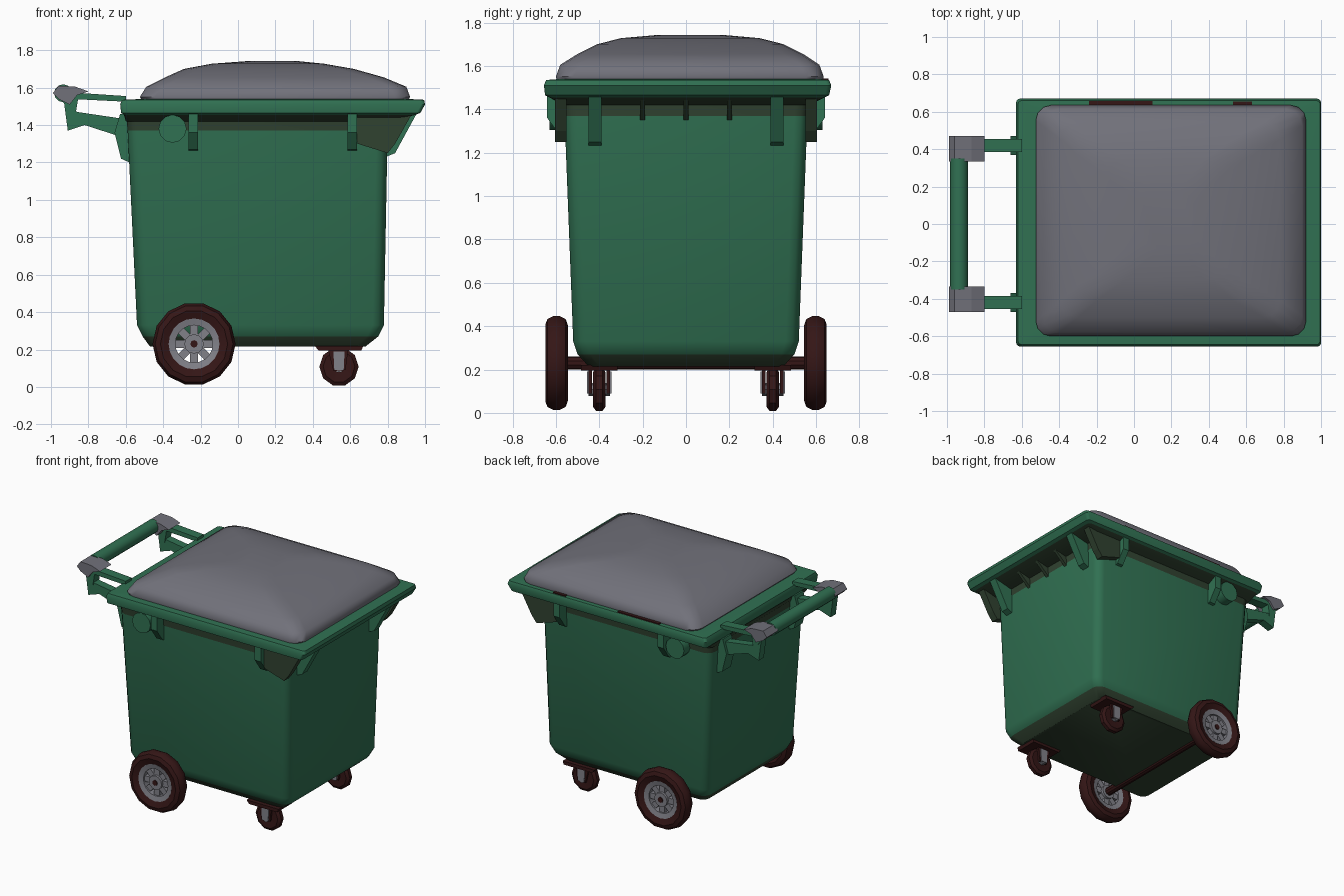
import bpy, bmesh, math
from mathutils import Vector, Matrix

if "Cube" in bpy.data.objects:
    bpy.data.objects.remove(bpy.data.objects["Cube"])


def material(name, rgb):
    m = bpy.data.materials.new(name)
    m.diffuse_color = (*rgb, 1)
    m.use_nodes = True
    m.node_tree.nodes["Principled BSDF"].inputs["Base Color"].default_value = m.diffuse_color
    return m


GREEN = material("green plastic", (0.030, 0.165, 0.085))
OLIVE = material("dark olive", (0.030, 0.055, 0.030))
GREY = material("lid grey", (0.165, 0.165, 0.195))
STEEL = material("hub grey", (0.22, 0.22, 0.25))
RUBBER = material("dark maroon rubber", (0.035, 0.008, 0.008))


def finish(name, bm, mats, rule=None, smooth=35):
    bmesh.ops.recalc_face_normals(bm, faces=bm.faces)
    for f in bm.faces:
        f.material_index = rule(f) if rule else 0
    me = bpy.data.meshes.new(name)
    bm.to_mesh(me)
    bm.free()
    ob = bpy.data.objects.new(name, me)
    bpy.context.collection.objects.link(ob)
    for m in mats:
        me.materials.append(m)
    if smooth:
        bpy.ops.object.select_all(action='DESELECT')
        ob.select_set(True)
        bpy.context.view_layer.objects.active = ob
        bpy.ops.object.shade_smooth_by_angle(angle=math.radians(smooth))
    return ob


def loft(name, rings, mats, rule=None, caps=(True, True), smooth=35):
    """Stack of rounded rectangles: (x0, x1, y0, y1, z, corner radius)."""
    bm = bmesh.new()
    prev = first = None
    for x0, x1, y0, y1, z, r in rings:
        ring = []
        corners = ((x1 - r, y1 - r), (x0 + r, y1 - r), (x0 + r, y0 + r), (x1 - r, y0 + r))
        for q, (cx, cy) in enumerate(corners):
            for k in range(4):
                a = math.radians(90 * q + 30 * k)
                ring.append(bm.verts.new((cx + r * math.cos(a), cy + r * math.sin(a), z)))
        if prev:
            for i in range(16):
                j = (i + 1) % 16
                bm.faces.new((prev[i], prev[j], ring[j], ring[i]))
        first = first or ring
        prev = ring
    if caps[0]:
        bm.faces.new(first)
    if caps[1]:
        bm.faces.new(prev)
    return finish(name, bm, mats, rule, smooth)


def prism(name, pts, axis, lo, hi, mat):
    """Polygon in the xz plane (axis 'y') or yz plane (axis 'x'), extruded from lo to hi."""
    bm = bmesh.new()
    place = (lambda p, t: (p[0], t, p[1])) if axis == 'y' else (lambda p, t: (t, p[0], p[1]))
    a = [bm.verts.new(place(p, lo)) for p in pts]
    b = [bm.verts.new(place(p, hi)) for p in pts]
    bm.faces.new(a)
    bm.faces.new(b)
    for i in range(len(pts)):
        j = (i + 1) % len(pts)
        bm.faces.new((a[i], a[j], b[j], b[i]))
    return finish(name, bm, [mat], smooth=0)


def lathe(name, profile, centre, sides, mat):
    """Closed profile of (radius, y offset) turned about the y axis."""
    bm = bmesh.new()
    rows = []
    for s in range(sides):
        a = 2 * math.pi * s / sides
        rows.append([bm.verts.new((centre[0] + r * math.cos(a), centre[1] + y,
                                   centre[2] + r * math.sin(a))) for r, y in profile])
    n = len(profile)
    for s in range(sides):
        p, q = rows[s], rows[(s + 1) % sides]
        for i in range(n):
            j = (i + 1) % n
            bm.faces.new((p[i], p[j], q[j], q[i]))
    return finish(name, bm, [mat])


def rod(name, a, b, r, mat, sides=10):
    a, b = Vector(a), Vector(b)
    d = b - a
    bm = bmesh.new()
    bmesh.ops.create_cone(bm, cap_ends=True, segments=sides, radius1=r, radius2=r, depth=d.length,
                          matrix=Matrix.Translation((a + b) / 2)
                          @ d.to_track_quat('Z', 'Y').to_matrix().to_4x4())
    return finish(name, bm, [mat])


# Tapered tub: olive under the rim and underneath
def tub_rule(f):
    z = f.calc_center_median().z
    return 1 if z > 1.38 or z < 0.25 else 0


loft("tub", [(-0.47, 0.68, -0.45, 0.45, 0.215, 0.05), (-0.51, 0.75, -0.50, 0.50, 0.27, 0.06),
             (-0.54, 0.78, -0.52, 0.52, 0.33, 0.06), (-0.59, 0.80, -0.56, 0.56, 1.37, 0.06),
             (-0.60, 0.81, -0.57, 0.57, 1.47, 0.06)], [GREEN, OLIVE], tub_rule)

# Overhanging rim with an olive underside
loft("rim", [(-0.60, 0.81, -0.57, 0.57, 1.42, 0.04), (-0.61, 0.95, -0.63, 0.64, 1.455, 0.03),
             (-0.625, 0.975, -0.65, 0.66, 1.465, 0.02), (-0.63, 1.0, -0.655, 0.67, 1.51, 0.02),
             (-0.62, 0.995, -0.645, 0.66, 1.535, 0.02), (-0.50, 0.90, -0.58, 0.61, 1.54, 0.04)],
     [GREEN, OLIVE], lambda f: 1 if f.calc_center_median().z < 1.458 else 0)

# Domed lid
loft("lid", [(-0.51, 0.91, -0.595, 0.63, 1.53, 0.08), (-0.525, 0.92, -0.60, 0.635, 1.55, 0.08),
             (-0.49, 0.90, -0.58, 0.615, 1.605, 0.09), (-0.39, 0.78, -0.50, 0.54, 1.655, 0.09),
             (-0.29, 0.62, -0.41, 0.45, 1.70, 0.09), (-0.14, 0.46, -0.30, 0.34, 1.728, 0.09),
             (0.05, 0.32, -0.14, 0.18, 1.742, 0.08)], [GREY], smooth=50)

# Brackets beneath the rim
for y in (-0.42, 0.42):
    prism("end_bracket", [(0.79, 1.47), (0.96, 1.47), (0.84, 1.25), (0.79, 1.23)],
          'y', y - 0.03, y + 0.03, GREEN)
for y in (-0.2, 0.0, 0.2):
    prism("end_rib", [(0.79, 1.46), (0.92, 1.46), (0.80, 1.35)], 'y', y - 0.012, y + 0.012, OLIVE)
for s in (-1, 1):
    prism("corner_gusset", [(0.60, 1.46), (0.93, 1.46), (0.84, 1.30), (0.80, 1.25), (0.64, 1.30)],
          'y', s * 0.55, s * 0.605, OLIVE)
    for x in (-0.24, 0.61):
        prism("side_bracket", [(s * 0.54, 1.47), (s * 0.64, 1.47), (s * 0.64, 1.36),
                               (s * 0.575, 1.27), (s * 0.54, 1.26)], 'x', x - 0.025, x + 0.025, GREEN)
    # Lifting trunnion
    rod("trunnion", (-0.35, s * 0.54, 1.38), (-0.35, s * 0.63, 1.38), 0.075, GREEN, 12)

# Dark hinge strips along the rim
for x0, x1, y in ((-0.24, 0.10, 0.648), (0.53, 0.63, 0.645)):
    prism("hinge_strip", [(x0, 1.53), (x1, 1.53), (x1, 1.543), (x0, 1.543)], 'y', y - 0.014, y + 0.01, RUBBER)

# Push handle
rod("handle_grip", (-0.935, -0.35, 1.57), (-0.935, 0.35, 1.57), 0.048, GREEN, 12)
for s in (-1, 1):
    y = s * 0.42
    prism("handle_mount", [(-0.58, 1.46), (-0.63, 1.46), (-0.66, 1.36), (-0.625, 1.22), (-0.58, 1.20)],
          'y', y - 0.05, y + 0.05, GREEN)
    prism("handle_upper_arm", [(-0.60, 1.555), (-0.90, 1.575), (-0.90, 1.54), (-0.60, 1.525)],
          'y', y - 0.035, y + 0.035, GREEN)
    prism("handle_lower_arm", [(-0.59, 1.43), (-0.86, 1.47), (-0.93, 1.52), (-0.91, 1.37),
                               (-0.82, 1.40), (-0.65, 1.345), (-0.59, 1.35)],
          'y', y - 0.03, y + 0.03, GREEN)
    prism("handle_post", [(-0.87, 1.45), (-0.96, 1.55), (-0.95, 1.60), (-0.85, 1.57)],
          'y', y - 0.035, y + 0.035, GREEN)
    prism("handle_corner", [(-0.99, 1.57), (-0.96, 1.61), (-0.87, 1.605), (-0.80, 1.58),
                            (-0.86, 1.56), (-0.90, 1.51), (-0.96, 1.54)],
          'y', s * 0.335, s * 0.47, GREY)

# Large wheels with spoked hubs
WX, WZ = -0.235, 0.23
rod("axle", (WX, -0.58, WZ), (WX, 0.58, WZ), 0.03, RUBBER)
for s in (-1, 1):
    c = (WX, s * 0.597, WZ)
    lathe("tyre", [(0.132, -0.035), (0.18, -0.052), (0.208, -0.042), (0.222, -0.015),
                   (0.222, 0.015), (0.208, 0.042), (0.18, 0.052), (0.132, 0.035)], c, 14, RUBBER)
    lathe("wheel_rim", [(0.100, -0.03), (0.136, -0.038), (0.136, 0.038), (0.100, 0.03)], c, 20, STEEL)
    rod("hub", (WX, s * 0.56, WZ), (WX, s * 0.632, WZ), 0.052, STEEL, 12)
    rod("hub_cap", (WX, s * 0.632, WZ), (WX, s * 0.638, WZ), 0.02, RUBBER, 8)
    for k in range(8):
        bm = bmesh.new()
        bmesh.ops.create_cube(bm, size=1, matrix=Matrix.Translation(c)
                              @ Matrix.Rotation(k * math.pi / 4, 4, 'Y')
                              @ Matrix.Translation((0.078, 0, 0))
                              @ Matrix.Diagonal((0.07, 0.035, 0.042, 1)))
        finish("spoke", bm, [STEEL], smooth=0)

# Swivel castors
CX, CZ = 0.54, 0.108
for s in (-1, 1):
    y = s * 0.40
    lathe("castor_wheel", [(0.03, -0.025), (0.085, -0.028), (0.105, -0.014),
                           (0.105, 0.014), (0.085, 0.028), (0.03, 0.025)], (CX, y, CZ), 10, RUBBER)
    rod("castor_axle", (CX, y - 0.05, CZ), (CX, y + 0.05, CZ), 0.03, STEEL, 8)
    for t in (-1, 1):
        yy = y + t * 0.042
        prism("castor_fork", [(CX - 0.06, 0.205), (CX + 0.05, 0.205), (CX + 0.035, 0.09), (CX - 0.03, 0.085)],
              'y', yy - 0.008, yy + 0.008, RUBBER)
        prism("castor_fork_face", [(CX - 0.03, 0.19), (CX + 0.03, 0.19), (CX + 0.025, 0.09), (CX - 0.025, 0.09)],
              'y', yy + t * 0.008, yy + t * 0.014, STEEL)
    prism("castor_plate", [(CX - 0.13, 0.22), (CX + 0.13, 0.22), (CX + 0.12, 0.195), (CX - 0.11, 0.195)],
          'y', y - 0.085, y + 0.085, RUBBER)
